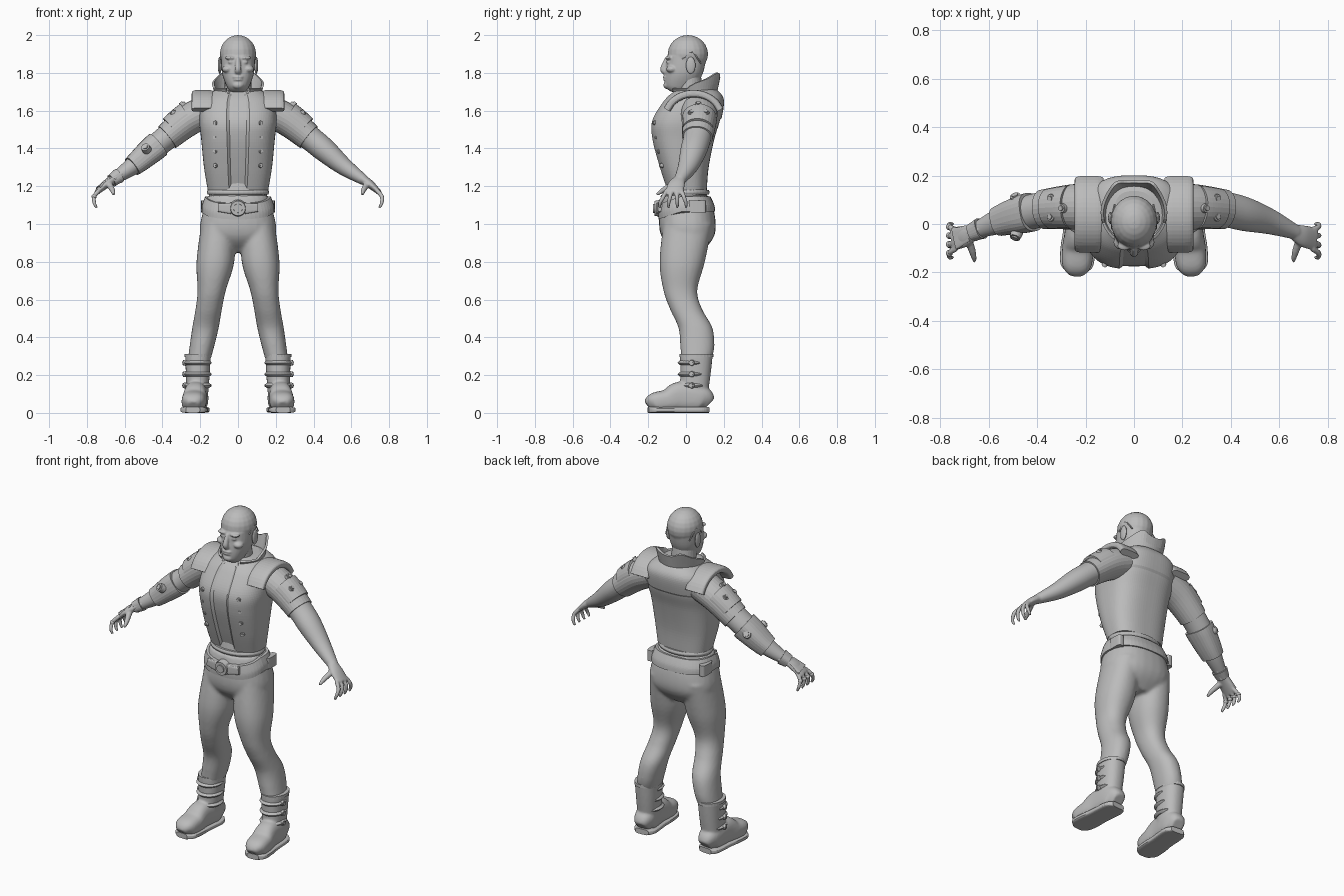
import bpy, bmesh, math
from mathutils import Vector, Matrix

old = bpy.data.objects.get("Cube")
if old:
    bpy.data.objects.remove(old, do_unlink=True)

GREY = (.5, .5, .5, 1)
grey = bpy.data.materials.new("plain grey")
grey.use_nodes = True
grey.diffuse_color = GREY
grey.node_tree.nodes["Principled BSDF"].inputs["Base Color"].default_value = GREY
X, Y, Z = Vector((1, 0, 0)), Vector((0, 1, 0)), Vector((0, 0, 1))
parts = []


def finish(name, bm):
    bmesh.ops.recalc_face_normals(bm, faces=bm.faces)
    mesh = bpy.data.meshes.new(name)
    bm.to_mesh(mesh)
    bm.free()
    mesh.materials.append(grey)
    ob = bpy.data.objects.new(name, mesh)
    bpy.context.collection.objects.link(ob)
    parts.append(ob)
    return ob


def spline(rows, steps):
    """Smooth curve through rows of numbers."""
    out, last = [], len(rows) - 1
    for i in range(last):
        before, start, end, after = (rows[min(max(j, 0), last)] for j in range(i - 1, i + 3))
        for s in range(steps):
            t = s / steps
            row = []
            for p, q, r, w in zip(before, start, end, after):
                cubic, square = 3 * (q - r) + w - p, 2 * p - 5 * q + 4 * r - w
                row.append(q + t / 2 * (r - p + t * (square + t * cubic)))
            out.append(row)
    return out + [list(rows[-1])]


def skin(name, rows, ref=None, sides=28, power=2, steps=6, flat=1, mirror=1, edit=None):
    """Skin over rows of x, y, z and one or two radii: flat rings, or along the path if ref is given."""
    rows = spline(rows, steps)
    pts = [Vector(row[:3]) for row in rows]
    bm, rings = bmesh.new(), []
    for i, row in enumerate(rows):
        u, v = X, Y
        if ref:
            tangent = (pts[min(i + 1, len(pts) - 1)] - pts[max(i - 1, 0)]).normalized()
            u = (ref - tangent * ref.dot(tangent)).normalized()
            v = tangent.cross(u)
        ring = []
        for j in range(sides):
            a = math.tau * j / sides
            cu, cv = (math.copysign(abs(f) ** (2 / power), f) for f in (math.cos(a), math.sin(a)))
            co = pts[i] + u * cu * row[3] + v * cv * row[-1] * flat
            if edit:
                edit(co)
            ring.append(bm.verts.new((co.x * mirror, co.y, co.z)))
        rings.append(ring)
    for lower, upper in zip(rings, rings[1:]):
        for j in range(sides):
            bm.faces.new((lower[j - 1], lower[j], upper[j], upper[j - 1]))
    bm.faces.new(rings[0])
    bm.faces.new(rings[-1])
    return finish(name, bm)


def body(name, rows, **options):
    """Centred flat rings from height, half width, front and back."""
    return skin(name, [(0, (front + back) / 2, z, width, (back - front) / 2)
                       for z, width, front, back in rows], **options)


def ball(name, loc, size, mirror=1):
    bm = bmesh.new()
    place = Matrix.Translation((loc[0] * mirror, loc[1], loc[2])) @ Matrix.Diagonal((*size, 1))
    bmesh.ops.create_uvsphere(bm, u_segments=20, v_segments=12, radius=1, matrix=place)
    return finish(name, bm)


def disc(name, loc, axis, radius, depth, mirror=1):
    """Stepped round stud facing along the axis."""
    bm = bmesh.new()
    turn = Vector((axis[0] * mirror, axis[1], axis[2])).to_track_quat('Z', 'Y').to_matrix().to_4x4()
    place = Matrix.Translation((loc[0] * mirror, loc[1], loc[2])) @ turn
    for scale, height in ((1, depth), (.6, depth * 1.4)):
        bmesh.ops.create_cone(bm, cap_ends=True, segments=20, radius1=radius * scale,
                              radius2=radius * scale * .85, depth=height, matrix=place)
    return finish(name, bm)


def fuse(name, pieces, voxel):
    """Blend overlapping pieces into one skin."""
    bm = bmesh.new()
    for piece in pieces:
        bm.from_mesh(piece.data)
        parts.remove(piece)
        bpy.data.objects.remove(piece, do_unlink=True)
    ob = finish(name, bm)
    blend = ob.modifiers.new("blend", 'REMESH')
    blend.mode, blend.voxel_size, blend.use_smooth_shade = 'VOXEL', voxel, True
    soften = ob.modifiers.new("soften", 'SMOOTH')
    soften.factor, soften.iterations = .5, 4


# Head with face features
face = [ball("cranium", (0, .01, 1.9), (.096, .107, .1)),
        body("jaw", [(1.7, .04, -.08, 0), (1.73, .06, -.11, .05), (1.8, .085, -.11, .09),
                     (1.89, .09, -.1, .11)], power=2.2),
        skin("nose", [(0, -.1, 1.88, .01), (0, -.12, 1.82, .017), (0, -.1, 1.8, .015)], ref=X),
        ball("upper_lip", (0, -.11, 1.778), (.03, .013, .006)),
        ball("lower_lip", (0, -.11, 1.764), (.025, .012, .007)),
        ball("chin", (0, -.1, 1.735), (.03, .02, .02))]
for side in (1, -1):
    face += [ball("brow", (.04, -.09, 1.88), (.03, .02, .01), side),
             ball("cheek", (.055, -.075, 1.82), (.03, .03, .02), side),
             ball("eye", (.037, -.093, 1.857), (.016, .012, .009), side)]
    ball("ear", (.097, .025, 1.84), (.01, .025, .045), side)
    skin("temple_implant", [(.09, -.02, 1.87, .004), (.09, .03, 1.91, .004), (.08, .08, 1.85, .004)],
         ref=X, sides=8, mirror=side)
fuse("head", face, .005)
body("neck", [(1.6, .085, -.06, .11), (1.7, .072, -.05, .09), (1.78, .07, -.05, .08)])


# Vest with a recessed front strip and a raised back yoke
def vest_detail(co):
    if co.y < 0 and abs(co.x) < .046:
        co.y += .012
    if co.y > .06 and co.z > 1.56:
        co.y += .006


body("vest", [(1.18, .16, -.1, .11), (1.3, .18, -.14, .12), (1.45, .195, -.18, .15),
              (1.55, .205, -.18, .18), (1.65, .19, -.12, .195), (1.7, .14, -.07, .17),
              (1.72, .08, -.05, .13)], sides=96, power=2.7, steps=8, edit=vest_detail)
for side in (1, -1):
    for row in range(4):
        disc("vest_stud", (.12, -.128 - .012 * row, 1.31 + .075 * row), (.35, -1, 0), .013, .02, side)
    arc = [math.radians(a) for a in range(20, 161, 20)]
    skin("shoulder_pad", [(.185, .04 - .15 * math.cos(a), 1.56 + .13 * math.sin(a), .06, .02)
                          for a in arc], ref=X, power=3.5, steps=3, mirror=side)

# Open stand-up collar with raised rear corners
bm = bmesh.new()
previous = None
for i in range(49):
    a = math.radians(-62 + 304 * i / 48)
    c, d = math.cos(a), math.sin(a)
    corner = math.exp(-((abs(c) - .6) * 4) ** 2) if d > 0 else 0
    lift = .035 + .05 * max(0, d + .3) ** .6 + .03 * corner
    column = [bm.verts.new((c * (.11 + .016 * t), .045 + d * (.105 + .02 * t * (1 + corner)), 1.685 + lift * t))
              for t in (-.6, 0, .5, 1)]
    if previous:
        for j in range(3):
            bm.faces.new((previous[j], column[j], column[j + 1], previous[j + 1]))
    previous = column
bmesh.ops.recalc_face_normals(bm, faces=bm.faces)
bmesh.ops.solidify(bm, geom=bm.faces[:], thickness=.012)
finish("collar", bm)

# Arms, with sleeves and armour cut from the same path
ARM = spline([(.16, .07, 1.6, .09), (.26, .07, 1.55, .085), (.375, .06, 1.46, .074),
              (.46, .04, 1.39, .07), (.56, .01, 1.305, .053), (.67, -.035, 1.23, .03)], 12)


def section(start, end, grow=0, shift=(0, 0, 0), radius=None):
    return [(x + shift[0], y + shift[1], z + shift[2], radius or r + grow)
            for x, y, z, r in ARM if start <= x <= end]


for side, label in ((1, "left"), (-1, "right")):
    along = dict(ref=Y, steps=1, flat=.9, mirror=side)
    hand = [skin("arm", ARM, **along),
            skin("palm", [(.655, -.03, 1.24, .03, .025), (.7, -.05, 1.21, .045, .022),
                          (.75, -.064, 1.165, .048, .013)], ref=Y, mirror=side),
            skin("thumb", [(.685, -.06, 1.215, .018), (.665, -.12, 1.18, .014), (.657, -.155, 1.155, .008)],
                 ref=Z, sides=12, mirror=side)]
    for i in range(4):
        root, tip = -.102 + .026 * i, -.138 + .046 * i
        middle = (root + tip) / 2
        hand.append(skin("finger", [(.735, root, 1.178, .012), (.762, middle, 1.145, .0115),
                                    (.76, tip, 1.11, .01), (.748, tip, 1.085, .007)],
                         ref=Y, sides=12, mirror=side))
        if side < 0:
            ball("knuckle_joint", (.762, middle, 1.145), (.014, .014, .012), side)
    fuse(label + "_arm", hand, .0055)
    skin(label + "_sleeve", section(.16, .38, grow=.008), **along)
    skin(label + "_upper_arm_plate", section(.25, .345, grow=.004, shift=(.012, 0, .012)), **along)
    for x, y, z in ((.29, .065, 1.625), (.335, .03, 1.58), (.335, .105, 1.58)):
        disc("arm_bolt", (x, y, z), (.6, 0, .8), .021, .035, side)

# Right forearm machinery
skin("elbow_bracer", section(.42, .56, grow=.008), power=2.6, **along)
for y, facing in ((-.045, -.8), (.105, .8)):
    disc("bracer_dial", (.487, y, 1.4), (.3, facing, .5), .026, .03, side)
for dy, dz in ((-.03, 0), (.03, 0), (0, .03), (0, -.03)):
    skin("forearm_rod", section(.54, .66, shift=(0, dy, dz), radius=.012), **along)
skin("wrist_cuff", section(.63, .67, grow=.006), power=2.6, **along)
skin("hand_plate", [(.68, -.04, 1.235, .032, .012), (.74, -.06, 1.19, .046, .01)],
     ref=Y, power=4, mirror=side)

# Trousers: hips and legs blended
pieces = [body("hips", [(1.15, .16, -.12, .12), (1.06, .187, -.14, .15), (.97, .203, -.14, .157),
                        (.91, .18, -.115, .135), (.85, .09, -.05, .08)], power=2.4)]
for side in (1, -1):
    pieces.append(skin("leg", [(.105 + .165 * (1 - z) ** 1.5, y, z, width, depth) for z, y, width, depth in (
        (1, .01, .09, .13), (.8, -.02, .1, .12), (.65, -.03, .075, .09), (.55, 0, .07, .085),
        (.45, .05, .07, .09), (.35, .06, .065, .09), (.28, .055, .06, .08))], power=2.2, mirror=side))
fuse("trousers", pieces, .01)


# Waist, belt dipping at the front, and buckle
def belt_dip(co):
    co.z += .35 * min(0, co.y + .03)


body("undershirt", [(1.1, .158, -.12, .12), (1.22, .15, -.1, .1)], sides=40)
body("waistband", [(1.155, .16, -.12, .12), (1.167, .165, -.125, .125), (1.18, .16, -.12, .12)], sides=40)
body("belt", [(1.065, .192, -.146, .155), (1.1, .19, -.147, .15), (1.145, .174, -.14, .13)],
     power=2.5, sides=48, edit=belt_dip)
disc("buckle", (0, -.15, 1.083), (0, -1, 0), .046, .035)
for side in (1, -1):
    skin("buckle_wing", [(.035, -.145, 1.083, .03, .014), (.105, -.137, 1.087, .022, .012)],
         ref=Z, power=4, mirror=side)
    skin("belt_pouch", [(.175, .06, z, .02, .045) for z in (1.125, 1.06)], power=4, mirror=side)

# Boots with soles, cuffs and shin straps
FOOT = [(.12, .035, .04), (.08, .06, .07), (-.03, .06, .08), (-.1, .065, .06), (-.17, .06, .05), (-.2, .03, .03)]
for side in (1, -1):
    shaft = skin("shaft", [(.212, .055, .31, .068, .087), (.213, .05, .2, .063, .08),
                           (.217, .04, .06, .056, .07)], power=2.3, mirror=side)
    foot = skin("foot", [(.223 - .08 * y, y, high + .005, wide, high) for y, wide, high in FOOT],
                ref=X, power=2.6, mirror=side)
    fuse("boot", [shaft, foot], .007)
    skin("sole", [(.223 - .08 * y, y, .016, wide + .007, .016) for y, wide, high in FOOT],
         ref=X, power=4, mirror=side)
    skin("boot_cuff", [(.212, .056, z, .072, .09) for z in (.295, .313)], mirror=side)
    for z in (.265, .205, .145):
        skin("boot_strap", [(.213, .036, z + dz, .074 - abs(dz), .08 - abs(dz))
                            for dz in (-.012, 0, .012)], mirror=side)
        disc("strap_buckle", (.284, .03, z), (1, -.2, 0), .016, .014, side)

# Smooth shading with crisp edges
for ob in bpy.context.view_layer.objects:
    ob.select_set(ob in parts)
bpy.context.view_layer.objects.active = parts[0]
bpy.ops.object.shade_smooth_by_angle(angle=math.radians(40))
